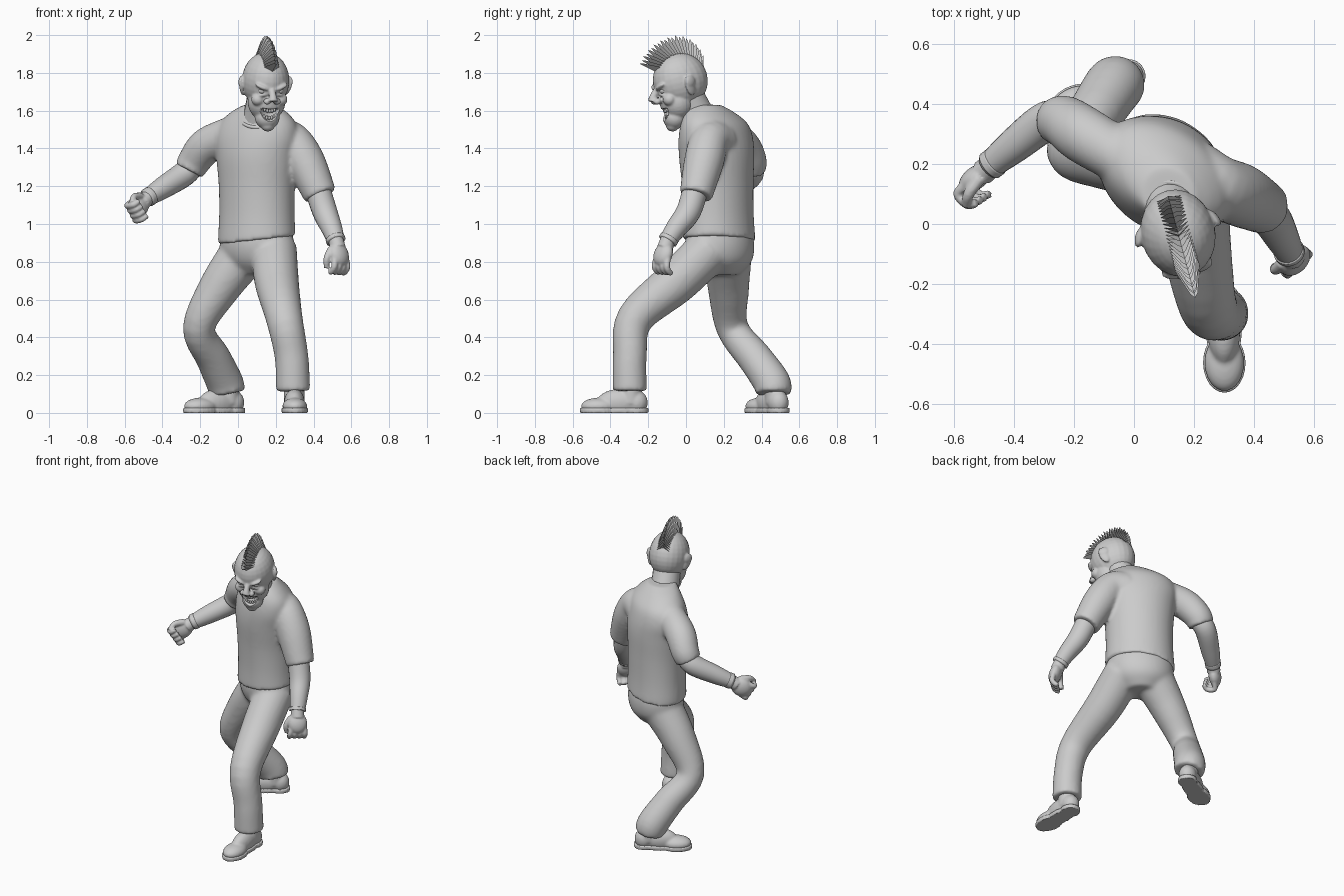
import bpy, bmesh, math
from mathutils import Vector, Matrix, Euler

if "Cube" in bpy.data.objects:
    bpy.data.objects.remove(bpy.data.objects["Cube"])

def finish(name, bm, voxel=0, smooth=0, flat=False, matrix=None):
    """Turn a bmesh into an object; overlapping shells can be fused by voxel."""
    bmesh.ops.recalc_face_normals(bm, faces=bm.faces)
    if matrix:
        bm.transform(matrix)
    for f in bm.faces:
        f.smooth = not flat
    me = bpy.data.meshes.new(name)
    bm.to_mesh(me)
    bm.free()
    ob = bpy.data.objects.new(name, me)
    bpy.context.collection.objects.link(ob)
    if voxel:
        m = ob.modifiers.new("fuse", 'REMESH')
        m.mode, m.voxel_size, m.use_smooth_shade = 'VOXEL', voxel, True
    if smooth:
        m = ob.modifiers.new("soften", 'SMOOTH')
        m.factor, m.iterations = 0.5, smooth
    return ob

def skin(bm, rings):
    vr = [[bm.verts.new(p) for p in r] for r in rings]
    n = len(vr[0])
    for a, b in zip(vr, vr[1:]):
        for i in range(n):
            bm.faces.new((a[i], a[(i + 1) % n], b[(i + 1) % n], b[i]))
    bm.faces.new(vr[0][::-1])
    bm.faces.new(vr[-1])

def spline(pts, steps=5):
    """Catmull-Rom through tuples of any length."""
    P = [Vector(p) for p in pts]
    P = [2 * P[0] - P[1]] + P + [2 * P[-1] - P[-2]]
    out = []
    for a, b, c, d in zip(P, P[1:], P[2:], P[3:]):
        for k in range(steps):
            t = k / steps
            out.append(0.5 * (2 * b + (c - a) * t + (2 * a - 5 * b + 4 * c - d) * t * t
                              + (3 * b - a - 3 * c + d) * t ** 3))
    return out + [P[-2]]

def tube(bm, pts, n=20):
    """Round tube through (x, y, z, radius) points."""
    S = spline(pts)
    C = [Vector(s[:3]) for s in S]
    rings, q, prev = [], None, None
    for i, c in enumerate(C):
        t = (C[min(i + 1, len(C) - 1)] - C[max(i - 1, 0)]).normalized()
        q = t.to_track_quat('Z', 'Y') if q is None else prev.rotation_difference(t) @ q
        prev = t
        rings.append([c + q @ (S[i][3] * Vector((math.cos(a), math.sin(a), 0)))
                      for a in (math.tau * k / n for k in range(n))])
    skin(bm, rings)

def trunk(bm, stations, yaw, n=40):
    """Stacked horizontal ellipses: (z, cx, cy, half width, half depth)."""
    R = Matrix.Rotation(math.radians(yaw), 3, 'Z')
    rings = []
    for s in spline(stations, 4):
        c = Vector((s[1], s[2], s[0]))
        rings.append([c + R @ Vector((s[3] * math.cos(a), s[4] * math.sin(a), 0))
                      for a in (math.tau * k / n for k in range(n))])
    skin(bm, rings)

def blob(bm, c, r, rot=(0, 0, 0)):
    M = Matrix.LocRotScale(Vector(c), Euler([math.radians(a) for a in rot]), Vector(r))
    return bmesh.ops.create_uvsphere(bm, u_segments=24, v_segments=16, radius=1, matrix=M)['verts']

# shirt: torso with a slanted hem, and two short sleeves
bm = bmesh.new()
trunk(bm, [(.915, .10, .175, .218, .18), (1.05, .10, .172, .21, .175), (1.2, .10, .168, .212, .178),
           (1.35, .10, .162, .228, .184), (1.45, .10, .158, .242, .174), (1.53, .105, .15, .225, .152),
           (1.59, .11, .125, .165, .115), (1.63, .115, .1, .09, .085)], -34)
for v in bm.verts:
    if v.co.z < .93:
        v.co.z += .11 * (v.co.x - .1)
tube(bm, [(-.04, .22, 1.48, .09), (-.165, .295, 1.415, .096), (-.23, .34, 1.335, .088), (-.26, .34, 1.28, .08)])
tube(bm, [(.2, .17, 1.44, .11), (.28, .125, 1.44, .104), (.355, .095, 1.33, .106), (.437, .052, 1.15, .088)])
finish("shirt", bm, .011, 9)

# collar band
bm = bmesh.new()
tube(bm, [(.1 * math.cos(a), .095 * math.sin(a), 0, .01) for a in (math.tau * k / 16 for k in range(17))], 8)
finish("collar", bm, matrix=Matrix.Translation((.115, .062, 1.567)) @ Matrix.Rotation(math.radians(-10), 4, 'Z')
       @ Matrix.Rotation(math.radians(36), 4, 'X'))

# trousers: hips and two bent legs
bm = bmesh.new()
trunk(bm, [(.97, .10, .175, .198, .162), (.88, .10, .18, .207, .17), (.8, .1, .187, .18, .15),
           (.73, .1, .19, .1, .09)], -34)
tube(bm, [(.19, .13, .87, .122), (.205, -.05, .695, .118), (.245, -.27, .5, .098),
          (.283, -.297, .3, .09), (.292, -.298, .115, .092)])
tube(bm, [(.03, .22, .84, .13), (-.1, .225, .66, .11), (-.207, .245, .45, .086),
          (-.13, .365, .29, .093), (-.07, .455, .16, .099), (-.055, .462, .1, .095)])
finish("trousers", bm, .011, 14)

# forearms with cuffs
for side, path, cuff in (
        ("right", [(-.22, .33, 1.33, .06), (-.285, .345, 1.265, .066), (-.4, .26, 1.19, .058), (-.485, .19, 1.135, .044)],
         [(-.462, .208, 1.15, .05), (-.48, .194, 1.139, .05)]),
        ("left", [(.41, .06, 1.22, .068), (.458, .015, 1.07, .066), (.495, -.05, .98, .056), (.52, -.097, .91, .046)],
         [(.514, -.088, .925, .052), (.519, -.097, .91, .052)])):
    bm = bmesh.new()
    tube(bm, path)
    tube(bm, cuff)
    finish(side + "_forearm", bm)

def hand(name, wrist, d, s, palm, curl):
    """Palm, four curled fingers and a thumb in a frame of hand, knuckle and palm axes."""
    d = Vector(d).normalized()
    s = Vector(s)
    s = (s - d * s.dot(d)).normalized()
    n = d.cross(s)
    if n.dot(Vector(palm)) < 0:
        n = -n
    w = Vector(wrist)
    at = lambda a, b, c, r: (*(w + d * a + s * b + n * c), r)
    bm = bmesh.new()
    tube(bm, [at(-.03, 0, 0, .038), at(.03, 0, 0, .043)])
    M = Matrix((d * .066, s * .06, n * .038)).transposed().to_4x4()
    M.translation = w + d * .065
    bmesh.ops.create_uvsphere(bm, u_segments=24, v_segments=16, radius=1, matrix=M)
    for k in range(4):
        b = -.048 + .031 * k
        c = curl
        tube(bm, [at(.085, b * .9, 0, .017), at(.13, b, .008, .017),
                  at(.165 - .04 * c, b, .02 + .035 * c, .016),
                  at(.19 - .1 * c, b, .045 + .025 * c, .014)], 10)
    tube(bm, [at(.03, .035, .01, .022), at(.08, .066, .03, .019), at(.125, .058, .055, .015)], 10)
    finish(name, bm, .006, 2)

hand("left_hand", (.522, -.102, .9), (.2, -.28, -.9), (-.7, -.7, 0), (-.6, .7, 0), .4)
hand("right_hand", (-.484, .186, 1.133), (-.66, -.5, -.56), (-.3, -.2, 1), (.7, -.7, 0), 1)

# shoes: rounded upper on a flat sole
def shoe(side, loc, yaw):
    M = Matrix.Translation(loc) @ Matrix.Rotation(math.radians(yaw), 4, 'Z')
    parts = [((0, 0, .055), (.055, .06, .065)), ((0, -.09, .055), (.055, .12, .072)),
             ((0, -.2, .035), (.066, .095, .045))]
    bm = bmesh.new()
    for c, r in parts:
        blob(bm, c, r)
    tube(bm, [(0, -.03, .05, .055), (0, -.03, .15, .055)])
    for v in bm.verts:
        v.co.z = max(v.co.z, .012)
    finish(side + "_shoe", bm, .007, 8, matrix=M)
    bm = bmesh.new()
    for c, r in parts:
        for v in blob(bm, (c[0], c[1], .014), (r[0] + .005, r[1] + .005, .08)):
            v.co.z = min(max(v.co.z, 0), .026)
    finish(side + "_sole", bm, .006, matrix=M)

shoe("left", (.297, -.262, 0), 1)
shoe("right", (-.025, .488, 0), -60)

# neck
bm = bmesh.new()
tube(bm, [(.11, .1, 1.5, .1), (.12, .055, 1.59, .088), (.14, 0, 1.7, .085)])
finish("neck", bm)

# head, leaning forward and turned to the side
H = (Matrix.Translation((.145, -.025, 1.74)) @ Matrix.Rotation(math.radians(15), 4, 'Z')
     @ Matrix.Rotation(math.radians(16), 4, 'X'))
bm = bmesh.new()
blob(bm, (0, 0, .02), (.124, .147, .15))
blob(bm, (0, -.05, -.085), (.1, .09, .1))
blob(bm, (0, -.085, -.16), (.066, .062, .062))
blob(bm, (0, -.105, -.195), (.038, .036, .034))
tube(bm, [(0, -.13, .015, .016), (0, -.165, -.02, .02), (0, -.176, -.045, .028)], 12)
for s in (-1, 1):
    blob(bm, (s * .027, -.157, -.05), (.02, .022, .017))
    blob(bm, (s * .05, -.128, .022), (.042, .022, .013), (0, s * -18, s * 18))
    blob(bm, (s * .062, -.1, -.055), (.036, .036, .034))
    blob(bm, (s * .042, -.126, -.022), (.03, .014, .008), (0, s * 12, s * 15))
    blob(bm, (s * .124, .012, -.012), (.013, .03, .056), (12, s * 8, s * 28))
    blob(bm, (s * .129, .018, .012), (.013, .034, .03), (0, 0, s * 28))
head = finish("head", bm, .006, 4, matrix=H)

# open grin carved out of the face
bm = bmesh.new()
for v in blob(bm, (0, -.15, -.13), (.066, .05, .034)):
    v.co.z += 8 * v.co.x ** 2
cutter = finish("mouth_cutter", bm, matrix=H)
cutter.hide_render = True
cutter.hide_viewport = True
m = head.modifiers.new("mouth", 'BOOLEAN')
m.operation, m.object, m.solver = 'DIFFERENCE', cutter, 'EXACT'

# teeth and eyes
bm = bmesh.new()
for k in range(-3, 4):
    x = k * .0135
    for z in (-.112, -.15):
        blob(bm, (x, -.126 + 9 * x * x, z + 8 * x * x), (.007, .007, .011))
finish("teeth", bm, matrix=H)
bm = bmesh.new()
for s in (-1, 1):
    blob(bm, (s * .046, -.115, -.002), (.023, .021, .018))
finish("eyes", bm, matrix=H)

# mohawk: a fan of chevron blades along the crown
bm = bmesh.new()
N = 24
for k in range(N):
    u = k / (N - 1)
    t = math.radians(40 + 118 * u)
    out = Vector((0, -math.cos(t), math.sin(t)))
    fwd = Vector((0, -math.sin(t), -math.cos(t)))
    base = Vector((0, out.y * .138, .02 + out.z * .14))
    length = .24 if u < .55 else .24 - .065 * ((u - .55) / .45) ** 1.4
    top = Vector((0, 0, .02)) + out * (length - .006 * (k % 2)) + fwd * .008
    side = Vector((.042, 0, 0))
    L, F, R, B = (bm.verts.new(base + p) for p in (
        -side - fwd * .016, fwd * .014, side - fwd * .016, -fwd * .004))
    l, f, r = (bm.verts.new(top + p) for p in (-side * .3 - out * .012 - fwd * .006, fwd * .002,
                                               side * .3 - out * .012 - fwd * .006))
    for q in ((L, F, f, l), (F, R, r, f), (R, B, f, r), (B, L, l, f), (L, B, R, F)):
        bm.faces.new(q)
finish("mohawk", bm, flat=True, matrix=H)
